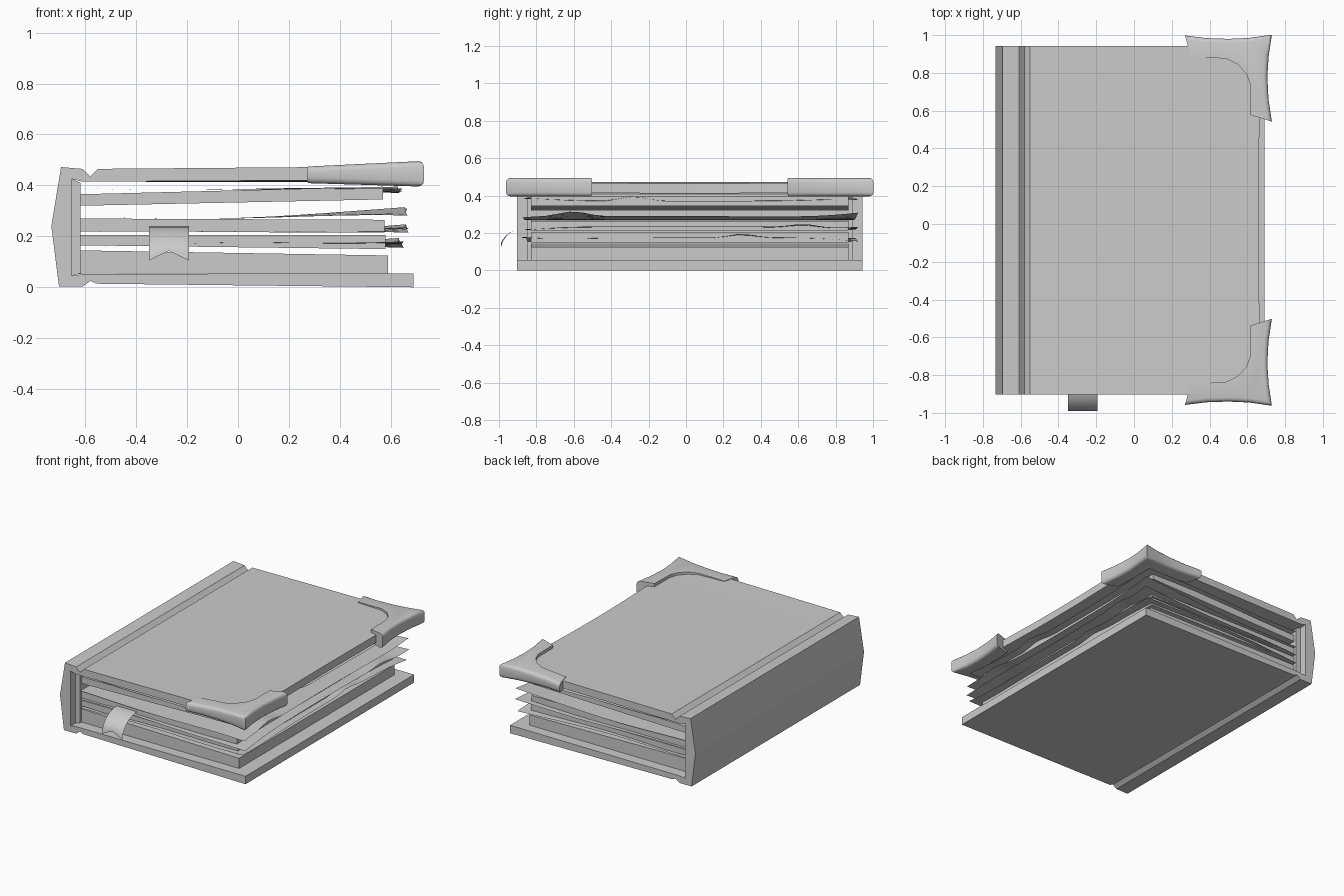
import bpy, bmesh, math

cube = bpy.data.objects.get("Cube")
if cube:
    bpy.data.objects.remove(cube, do_unlink=True)

grey = bpy.data.materials.new("plain grey")
grey.use_nodes = True
grey.diffuse_color = (0.6, 0.6, 0.6, 1)
grey.node_tree.nodes["Principled BSDF"].inputs["Base Color"].default_value = (0.6, 0.6, 0.6, 1)

MID = 0.02  # centre of the book along y


def make(name, verts, faces, smooth=False, closed=True):
    mesh = bpy.data.meshes.new(name)
    mesh.from_pydata(verts, [], faces)
    bm = bmesh.new()
    bm.from_mesh(mesh)
    if closed:
        bmesh.ops.recalc_face_normals(bm, faces=bm.faces)
    bm.to_mesh(mesh)
    bm.free()
    mesh.materials.append(grey)
    obj = bpy.data.objects.new(name, mesh)
    bpy.context.collection.objects.link(obj)
    if smooth:
        bpy.ops.object.select_all(action="DESELECT")
        obj.select_set(True)
        bpy.context.view_layer.objects.active = obj
        bpy.ops.object.shade_smooth_by_angle(angle=math.radians(35))
    return obj


def loft(name, rings):
    """Closed skin through rings of equal length, capped at both ends."""
    n = len(rings[0])
    verts = [v for ring in rings for v in ring]
    faces = [tuple(range(n)), tuple(range((len(rings) - 1) * n, len(rings) * n))]
    for r in range(len(rings) - 1):
        for i in range(n):
            j = (i + 1) % n
            faces.append((r * n + i, r * n + j, (r + 1) * n + j, (r + 1) * n + i))
    return make(name, verts, faces)


def sheet(name, nu, nv, point, smooth=True):
    """Open grid surface from a point function of u and v."""
    verts = [point(u / nu, v / nv) for v in range(nv + 1) for u in range(nu + 1)]
    w = nu + 1
    faces = [(v * w + u, v * w + u + 1, (v + 1) * w + u + 1, (v + 1) * w + u)
             for v in range(nv) for u in range(nu)]
    return make(name, verts, faces, smooth, closed=False)


# Cover and spine: one C-shaped profile, the top board hollowed at its free edge
profile = [(0.68, 0.465), (-0.55, 0.465), (-0.58, 0.435), (-0.61, 0.465), (-0.695, 0.472),
           (-0.733, 0.24), (-0.703, 0.003), (-0.61, 0.003), (-0.58, 0.025), (-0.555, 0.014),
           (0.69, 0), (0.69, 0.055), (-0.61, 0.052), (-0.652, 0.045), (-0.652, 0.425),
           (-0.61, 0.415), (0.68, 0.412)]
rings = []
for k in range(9):
    t = k / 4 - 1
    lift = 0.01 * t * t
    rings.append([(x - 0.022 * (1 - t * t), MID + 0.923 * t, z + lift) if x > 0.6 and z > 0.4
                  else (x, MID + 0.923 * t, z) for x, z in profile])
loft("cover", rings)

# Head and tail bands inside the spine
loft("spine_lining", [[(x, y, z) for x, z in
                       ((-0.652, 0.045), (-0.618, 0.055), (-0.618, 0.41), (-0.652, 0.425))]
                      for y in (MID - 0.87, MID + 0.87)])

# Page blocks: bottom and top heights at the spine, then at the free edge
blocks = [(0.053, 0.145, 0.054, 0.125, 0.59), (0.165, 0.205, 0.15, 0.205, 0.58),
          (0.22, 0.27, 0.215, 0.265, 0.575), (0.32, 0.365, 0.345, 0.395, 0.57)]
for i, (b0, t0, b1, t1, x1) in enumerate(blocks):
    loft("page_block_%d" % (i + 1),
         [[(-0.63, y, b0), (x1, y, b1), (x1, y, t1), (-0.63, y, t0)]
          for y in (MID - 0.85, MID + 0.85)])

# Loose pages: gentle waves plus a buckle on the free edge
pages = [(0.155, 0.175, 0.65, 0.3, 0.022, 0.6), (0.215, 0.235, 0.67, 0.63, 0.02, 2.2),
         (0.275, 0.29, 0.665, -0.6, 0.025, 3.6), (0.39, 0.37, 0.645, -0.28, 0.03, 5.1)]
for i, (z0, z1, x1, peak, height, phase) in enumerate(pages):
    def page(u, v):
        t = 2 * v - 1
        y = MID + 0.9 * t * (0.96 + 0.04 * u)
        x = -0.63 + (x1 + 0.63 - 0.02 * (1 - t * t)) * u
        wave = 0.012 * math.sin(math.pi * u) * math.sin(3 * u + phase)
        flare = 0.02 * u ** 4 * t ** 4 * math.sin(phase + 4 * t)
        buckle = height * u ** 4 * max(0, 1 - abs(y - peak) / 0.14)
        return (x, y, z0 + (z1 - z0) * u + wave + flare + buckle)
    sheet("loose_page_%d" % (i + 1), 12, 28, page)

# Bookmark ribbon with a notched tail
def ribbon(u, v):
    a = v * math.pi / 2
    notch = 0.038 * (1 - abs(2 * u - 1)) * v ** 4
    return (-0.35 + 0.157 * u, -0.83 - 0.16 * math.sin(a),
            0.105 + 0.133 * math.cos(a) + notch)
sheet("bookmark_ribbon", 2, 10, ribbon)

# Corner guards: hollow-sided outline rising towards the free edge, rounded rims
outline = [(0.27, 0.978), (0.38, 0.964), (0.5, 0.96), (0.61, 0.965), (0.73, 0.982),
           (0.713, 0.87), (0.706, 0.76), (0.712, 0.64), (0.73, 0.522), (0.618, 0.557),
           (0.615, 0.72), (0.595, 0.775), (0.55, 0.825), (0.49, 0.855), (0.3, 0.868)]
for side, label in ((1, "back"), (-1, "front")):
    def ring(top):
        return [(x, MID + side * y, 0.474 + 0.048 * (x - 0.27) if top
                 else 0.409 - 0.03 * (x - 0.27)) for x, y in outline]
    guard = loft(label + "_corner_guard", [ring(False), ring(True)])
    bm = bmesh.new()
    bm.from_mesh(guard.data)
    # round only the rims of the outer sides
    rims = [e for e in bm.edges
            if abs(e.verts[0].co.z - e.verts[1].co.z) < 0.02
            and all(v.co.x > 0.7 or abs(v.co.y - MID) > 0.95 for v in e.verts)]
    bmesh.ops.bevel(bm, geom=rims, offset=0.022, segments=3, profile=0.5, affect="EDGES")
    bm.to_mesh(guard.data)
    bm.free()
    bpy.ops.object.select_all(action="DESELECT")
    guard.select_set(True)
    bpy.context.view_layer.objects.active = guard
    bpy.ops.object.shade_smooth_by_angle(angle=math.radians(35))
